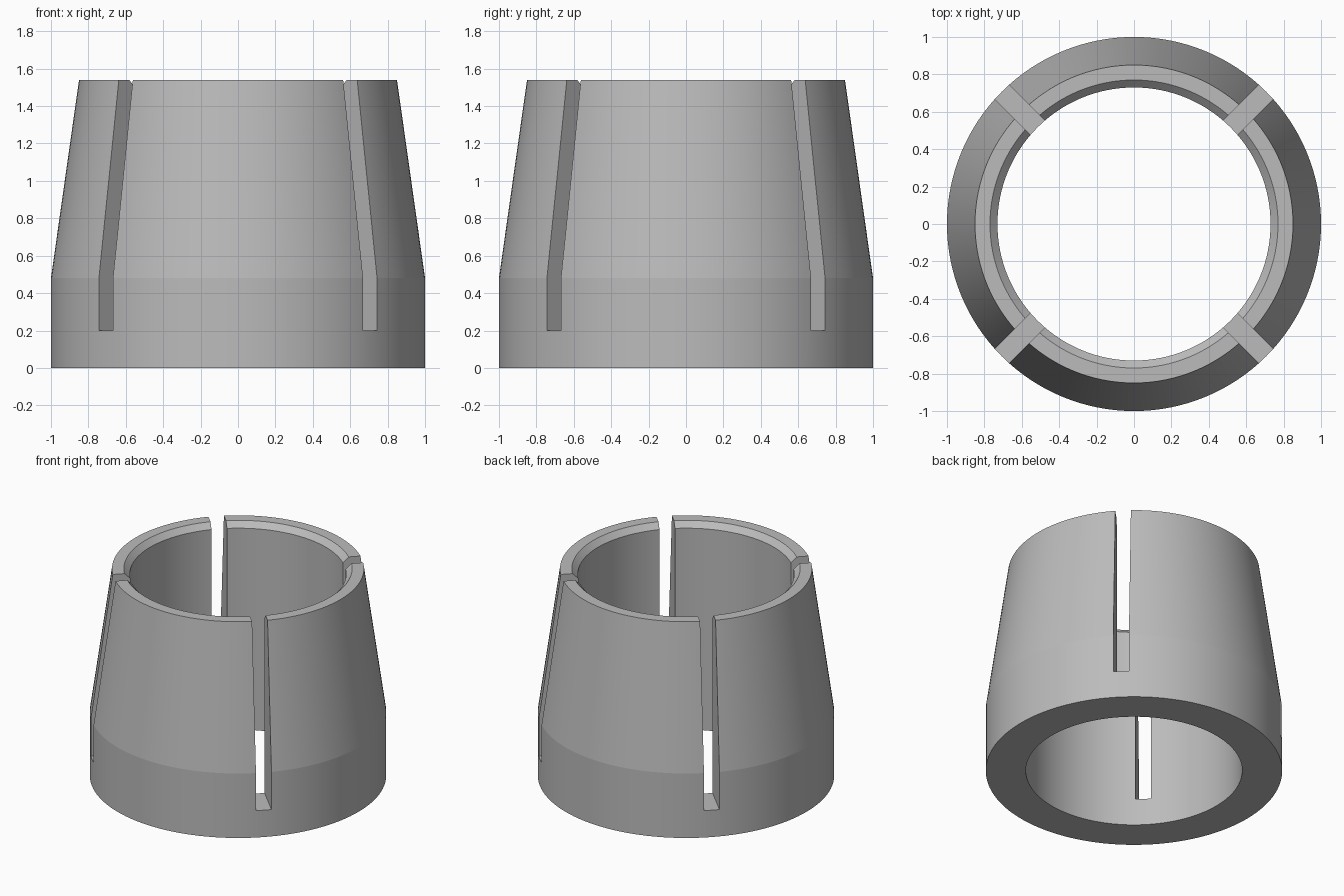
import bpy, bmesh, math
from mathutils import Matrix

cube = bpy.data.objects.get("Cube")
if cube:
    bpy.data.objects.remove(cube, do_unlink=True)

SEGMENTS = 128
HEIGHT = 1.54

grey = bpy.data.materials.new("plain grey")
grey.use_nodes = True
colour = (0.5, 0.5, 0.5, 1)
grey.diffuse_color = colour
grey.node_tree.nodes["Principled BSDF"].inputs["Base Color"].default_value = colour


def make_object(name, bm):
    bmesh.ops.recalc_face_normals(bm, faces=bm.faces)
    mesh = bpy.data.meshes.new(name)
    bm.to_mesh(mesh)
    bm.free()
    obj = bpy.data.objects.new(name, mesh)
    mesh.materials.append(grey)
    bpy.context.collection.objects.link(obj)
    return obj


# Tapered sleeve: closed (radius, height) section turned around z
section = [(0.73, 0), (1, 0), (1, 0.48), (0.85, HEIGHT),
           (0.77, HEIGHT), (0.73, HEIGHT - 0.04)]
bm = bmesh.new()
rings = []
for i in range(SEGMENTS):
    a = math.tau * i / SEGMENTS
    rings.append([bm.verts.new((r * math.cos(a), r * math.sin(a), z)) for r, z in section])
for i, ring in enumerate(rings):
    after = rings[(i + 1) % SEGMENTS]
    for j in range(len(section)):
        k = (j + 1) % len(section)
        bm.faces.new((ring[j], after[j], after[k], ring[k]))
sleeve = make_object("slotted_sleeve", bm)

# Two diagonal bars cut the four slots
bpy.context.view_layer.objects.active = sleeve
sleeve.select_set(True)
for side in (1, -1):
    bm = bmesh.new()
    bmesh.ops.create_cube(bm, size=1, matrix=Matrix.Rotation(side * math.pi / 4, 4, "Z")
                          @ Matrix.Translation((0, 0, 1.2))
                          @ Matrix.Diagonal((3, 0.106, 2, 1)))
    cutter = make_object("slot_cutter", bm)
    cutter.hide_render = True
    cut = sleeve.modifiers.new("slots", "BOOLEAN")
    cut.operation = "DIFFERENCE"
    cut.solver = "EXACT"
    cut.object = cutter
    bpy.ops.object.modifier_apply(modifier=cut.name)
    bpy.data.objects.remove(cutter, do_unlink=True)

# Smooth walls, crisp rims and taper line
bpy.ops.object.shade_smooth_by_angle(angle=math.radians(5))
